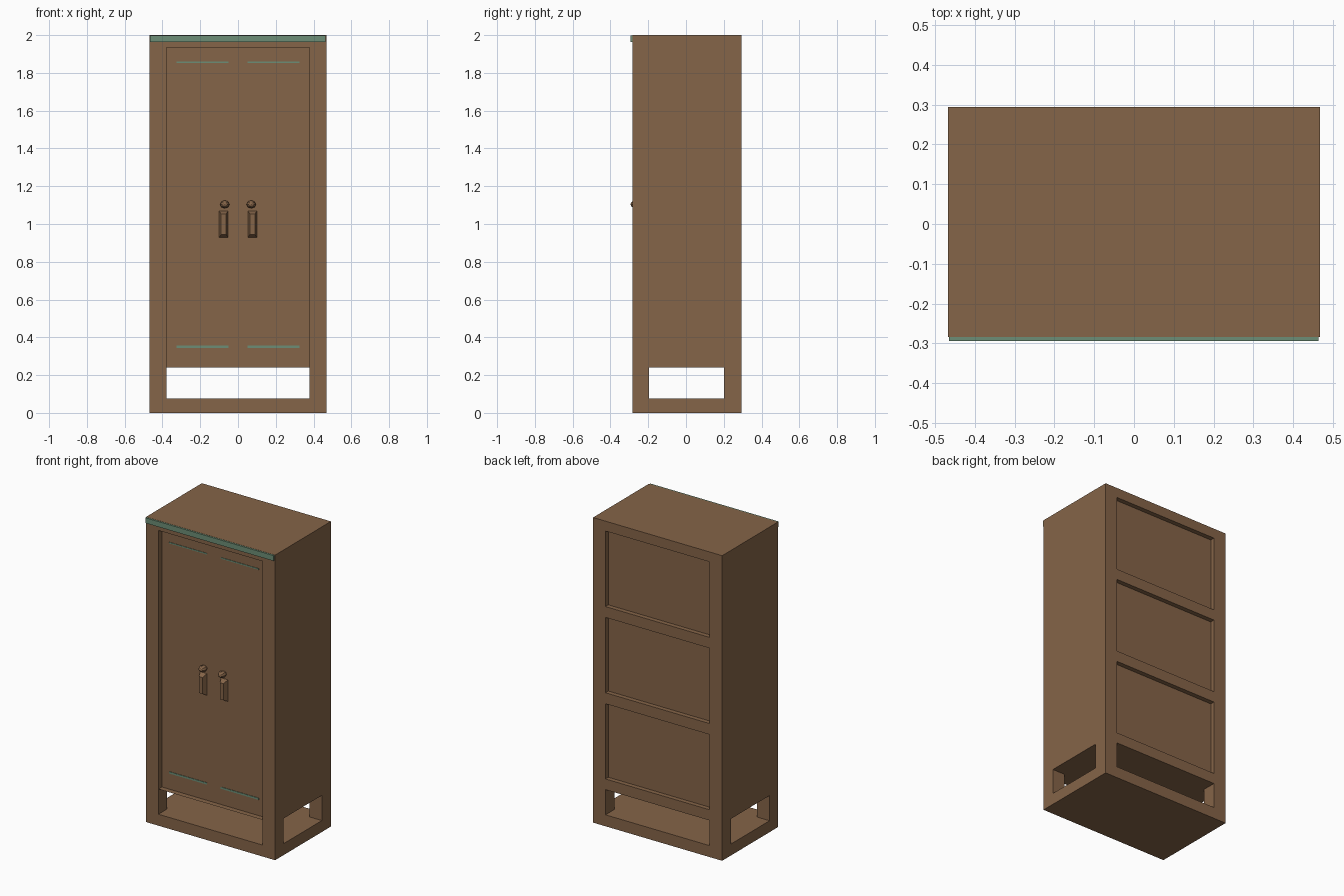
import bpy
import bmesh
from mathutils import Matrix, Vector

cube = bpy.data.objects.get("Cube")
if cube:
    bpy.data.objects.remove(cube, do_unlink=True)


def material(name, rgb):
    mat = bpy.data.materials.new(name)
    mat.use_nodes = True
    mat.diffuse_color = (*rgb, 1)
    mat.node_tree.nodes["Principled BSDF"].inputs["Base Color"].default_value = (*rgb, 1)
    return mat


WOOD = material("brown wood", (0.235, 0.128, 0.065))
GREEN = material("muted green", (0.15, 0.27, 0.18))


def finish(bm, name, mat):
    bmesh.ops.recalc_face_normals(bm, faces=bm.faces)
    mesh = bpy.data.meshes.new(name)
    bm.to_mesh(mesh)
    bm.free()
    mesh.materials.append(mat)
    obj = bpy.data.objects.new(name, mesh)
    bpy.context.collection.objects.link(obj)
    return obj


def box(name, low, high, mat=WOOD):
    """Box between two opposite corners."""
    low, high = Vector(low), Vector(high)
    bm = bmesh.new()
    bmesh.ops.create_cube(bm, size=1)
    bmesh.ops.scale(bm, vec=high - low, verts=bm.verts)
    bmesh.ops.translate(bm, vec=(low + high) / 2, verts=bm.verts)
    return finish(bm, name, mat)


def cut(target, low, high):
    """Cut a box-shaped hole and discard the cutter."""
    cutter = box("cutter", low, high)
    cutter.hide_render = True
    mod = target.modifiers.new("cut", "BOOLEAN")
    mod.operation, mod.solver, mod.object = "DIFFERENCE", "EXACT", cutter
    bpy.context.view_layer.objects.active = target
    bpy.ops.object.modifier_apply(modifier=mod.name)
    bpy.data.objects.remove(cutter, do_unlink=True)


HALF, FRONT, BACK = 0.468, -0.284, 0.294
INNER, DOOR = 0.378, -0.248
SHELF, FLOOR = 0.24, 0.075

# Cabinet body: open base on four posts, door recess, three back panels
body = box("cabinet_body", (-HALF, FRONT, 0), (HALF, BACK, 2))
cut(body, (-INNER, -1, FLOOR), (INNER, 1, SHELF))
cut(body, (-1, -0.197, FLOOR), (1, 0.2, SHELF))
cut(body, (-INNER, -1, SHELF), (INNER, DOOR, 1.935))
for bottom, top in ((0.31, 0.803), (0.875, 1.369), (1.44, 1.935)):
    cut(body, (-INNER, BACK - 0.03, bottom), (INNER, 1, top))

# Green strip along the top front edge
box("top_trim", (-0.465, -0.294, 1.964), (0.464, FRONT, 1.999), GREEN)

for side, label in ((1, "left"), (-1, "right")):
    # Thin inlays near the top and bottom of each door
    for z, thick, place in ((1.856, 0.008, "upper"), (0.35, 0.012, "lower")):
        x1, x2 = sorted((side * 0.05, side * 0.325))
        box(f"{label}_{place}_inlay", (x1, DOOR - 0.003, z - thick / 2),
            (x2, DOOR, z + thick / 2), GREEN)

    # Handle: block tapering toward the front
    bm = bmesh.new()
    bmesh.ops.create_cube(bm, size=1)
    for v in bm.verts:
        outer = v.co.y < 0
        v.co.x = side * 0.076 + v.co.x * (0.026 if outer else 0.048)
        v.co.z = 0.999 + v.co.z * (0.108 if outer else 0.142)
        v.co.y = DOOR - 0.03 if outer else DOOR
    finish(bm, f"{label}_handle", WOOD)

    # Faceted knob above the handle
    bm = bmesh.new()
    bmesh.ops.create_uvsphere(bm, u_segments=8, v_segments=6, radius=1)
    bmesh.ops.rotate(bm, matrix=Matrix.Rotation(1.5708, 3, "X"), verts=bm.verts)
    bmesh.ops.scale(bm, vec=(0.025, 0.03, 0.021), verts=bm.verts)
    bmesh.ops.translate(bm, vec=(side * 0.07, -0.264, 1.104), verts=bm.verts)
    finish(bm, f"{label}_knob", WOOD)
